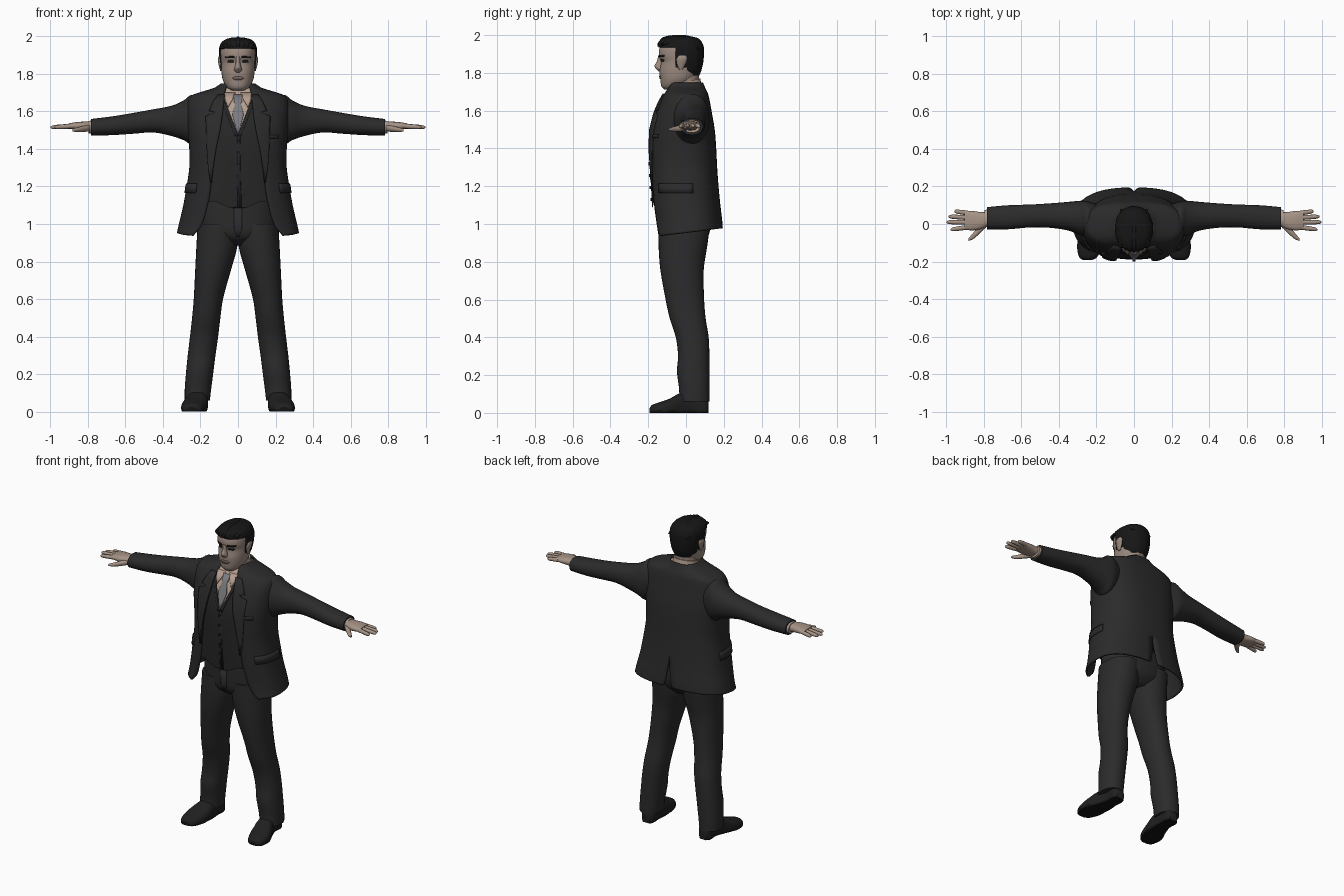
import bpy, bmesh, math
from mathutils import Vector

if "Cube" in bpy.data.objects:
    bpy.data.objects.remove(bpy.data.objects["Cube"])


def material(name, r, g, b):
    m = bpy.data.materials.new(name)
    m.use_nodes = True
    m.diffuse_color = (r, g, b, 1)
    m.node_tree.nodes["Principled BSDF"].inputs["Base Color"].default_value = (r, g, b, 1)
    return m


SUIT = material("charcoal cloth", .024, .024, .025)
VEST = material("dark vest cloth", .02, .02, .021)
HAIR = material("black hair", .008, .008, .008)
SHOE = material("black leather", .014, .014, .014)
SOLE = material("sole rubber", .006, .006, .006)
SKIN = material("face skin", .33, .255, .215)
HAND = material("hand skin", .38, .29, .235)
SHIRT = material("pale shirt", .46, .34, .27)
TIE = material("grey tie", .2, .2, .215)
LIP = material("lips", .2, .13, .11)


def at(rows, t):
    """Smooth interpolation of a row table at station t."""
    t = min(max(t, rows[0][0]), rows[-1][0])
    i = next(k for k in range(len(rows) - 1) if t <= rows[k + 1][0])
    a, b = rows[i], rows[i + 1]
    p, q = rows[max(i - 1, 0)], rows[min(i + 2, len(rows) - 1)]
    h = b[0] - a[0]
    s = (t - a[0]) / h
    out = []
    for k in range(1, len(a)):
        m0 = (b[k] - p[k]) / (b[0] - p[0]) * h
        m1 = (q[k] - a[k]) / (q[0] - a[0]) * h
        d = b[k] - a[k]
        out.append(a[k] + s * m0 + s * s * (3 * d - 2 * m0 - m1) + s ** 3 * (m0 + m1 - 2 * d))
    return out


def power(v, p):
    return math.copysign(abs(v) ** (2 / p), v)


def ring_point(r, a, p):
    """Point of a rounded-box outline; angle 0 is the front, half a turn the back."""
    u = (r[0] + r[1]) / 2 + (r[1] - r[0]) / 2 * power(math.sin(a), p)
    v = (r[2] + r[3]) / 2 - (r[3] - r[2]) / 2 * power(math.cos(a), p)
    return u, v


def stations(rows, sub):
    ts = [a[0] + (b[0] - a[0]) * k / sub for a, b in zip(rows, rows[1:]) for k in range(sub)]
    return ts + [rows[-1][0]]


def finish(name, bm, mats, mirror=False, thick=0, edit=None, angle=50):
    if edit:
        edit(bm)
    me = bpy.data.meshes.new(name)
    bm.to_mesh(me)
    bm.free()
    ob = bpy.data.objects.new(name, me)
    bpy.context.collection.objects.link(ob)
    for m in mats:
        me.materials.append(m)
    if mirror:
        ob.modifiers.new("mirror", 'MIRROR')
    if thick:
        mod = ob.modifiers.new("thickness", 'SOLIDIFY')
        mod.thickness, mod.offset = thick, -1
    bpy.ops.object.select_all(action='DESELECT')
    ob.select_set(True)
    bpy.context.view_layer.objects.active = ob
    bpy.ops.object.shade_smooth_by_angle(angle=math.radians(angle))
    return ob


def grid(bm, pts, wrap=False):
    vs = [[bm.verts.new(p) for p in line] for line in pts]
    n = len(vs[0])
    for a, b in zip(vs, vs[1:]):
        for i in range(n if wrap else n - 1):
            j = (i + 1) % n
            bm.faces.new((a[i], a[j], b[j], b[i]))
    return vs


ORDER = {'z': lambda t, u, v: (u, v, t), 'x': lambda t, u, v: (t, u, v), 'y': lambda t, u, v: (u, t, v)}


def loft(name, rows, mats, axis='z', n=32, p=2.3, sub=4, ripple=0, **kw):
    bm = bmesh.new()
    pts = []
    for t in stations(rows, sub):
        r = at(rows, t)
        line = []
        for i in range(n):
            a = math.tau * i / n
            u, v = ring_point(r, a, p)
            k = 1 + ripple * math.sin(a * 13 + t * 25)
            line.append(ORDER[axis](t, u * k, v * k))
        pts.append(line)
    vs = grid(bm, pts, True)
    bm.faces.new(vs[0])
    bm.faces.new(vs[-1])
    bmesh.ops.recalc_face_normals(bm, faces=bm.faces)
    return finish(name, bm, mats, **kw)


def front(rows, x, z, p, off):
    r = at(rows, z)
    k = min(abs(x / r[1]), 1)
    return (x, (r[2] + r[3]) / 2 - (r[3] - r[2]) / 2 * (1 - k ** p) ** (1 / p) - off, z)


def drape(name, rows, outline, mat, off=.007, p=2.5, mirror=True, thick=.008):
    """Thin plate laid on the front of a body; outline rows are (z, x from, x to)."""
    bm = bmesh.new()
    grid(bm, [[front(rows, a + (b - a) * i / 6, z, p, off) for i in range(7)] for z, a, b in outline])
    if bm.faces[:][0].normal.y > 0 or sum(f.calc_area() * (f.normal_update() or f.normal.y) for f in bm.faces) > 0:
        bmesh.ops.reverse_faces(bm, faces=bm.faces)
    return finish(name, bm, [mat], mirror, thick)


# Jacket: station, x range, y range, front edge, half width of the back vent
P = 2.5
JACKET = [(z, -w, w, f, b, e, g) for z, w, f, b, e, g in (
    (.955, .325, -.185, .195, .245, .03), (1.0, .315, -.18, .192, .20, .02), (1.1, .292, -.188, .182, .165, .008),
    (1.18, .278, -.193, .174, .15, 0), (1.3, .26, -.198, .165, .138, 0), (1.4, .26, -.2, .16, .122, 0),
    (1.5, .268, -.192, .152, .1, 0), (1.6, .272, -.162, .135, .085, 0), (1.65, .268, -.14, .126, .08, 0),
    (1.685, .248, -.12, .118, .075, 0), (1.705, .195, -.108, .11, .07, 0), (1.725, .13, -.098, .1, .066, 0),
    (1.75, .09, -.088, .09, .062, 0))]


def jacket_point(a, z, off=0):
    r = at(JACKET, z)
    u, v = ring_point((r[0] - off, r[1] + off, r[2] - off, r[3] + off), a, P)
    return Vector((u, v, z + max(0, 1.1 - z) * .8 * v))


bm = bmesh.new()
lines = []
for z in stations(JACKET, 4):
    r = at(JACKET, z)
    a0 = math.asin(min(1, r[4] / r[1]) ** (P / 2))
    a1 = math.pi - math.asin((max(r[5], 0) / r[1]) ** (P / 2))
    lines.append([jacket_point(a0 + (a1 - a0) * i / 28, z) for i in range(29)])
grid(bm, lines)
finish("jacket", bm, [SUIT], True, .012)

# Jacket pocket flaps, breast pocket and lapels
bm = bmesh.new()
grid(bm, [[jacket_point(.85 + .09 * i, z, .006) for i in range(11)] for z in (1.165, 1.19, 1.215)])
finish("pocket_flaps", bm, [SUIT], True, .008)
drape("breast_pocket", JACKET, [(1.455, .16, .215), (1.475, .16, .215)], SUIT, mirror=False)
drape("lapels", JACKET, [(z, at(JACKET, z)[4] - .004, at(JACKET, z)[4] + w) for z, w in (
    (1.22, .002), (1.3, .022), (1.4, .045), (1.5, .07), (1.575, .085), (1.595, .04), (1.6, .04), (1.605, .07),
    (1.65, .055), (1.69, .035))], SUIT, off=.009)

# Torso: vest with the shirt showing in the neck opening
TORSO = [(r[0], r[1] + .02, r[2] - .02, r[3] + .011, r[4] - .016) for r in JACKET[2:-1]]


def cut_neck(bm):
    for s in (1, -1):
        bmesh.ops.bisect_plane(bm, geom=bm.verts[:] + bm.edges[:] + bm.faces[:],
                               plane_co=(0, 0, 1.48), plane_no=(s * 2.6, 0, -1))
    for f in bm.faces:
        c = f.calc_center_median()
        f.material_index = int(c.y < .02 and c.z > 1.48 + 2.6 * abs(c.x))
    for v in bm.verts:
        if v.co.z < 1.101:
            v.co.z += .045 - .065 * max(0, 1 - abs(abs(v.co.x) - .03) / .15)


loft("vest_and_shirt", TORSO, [VEST, SHIRT], n=64, p=P, edit=cut_neck)
drape("vest_front_edge", TORSO, [(1.09, -.002, .02), (1.3, -.002, .012), (1.48, -.002, .012)], VEST, .003, mirror=False, thick=.004)
drape("vest_neck_trim", TORSO, [(1.47 + .02 * i, .0077 * i, .0077 * i + .016) for i in range(10)], VEST, .004, thick=.005)
for i in range(6):
    x, y, z = front(TORSO, 0, 1.13 + i * .063, P, .006)
    bpy.ops.mesh.primitive_cylinder_add(vertices=12, radius=.008, depth=.008, location=(x, y, z), rotation=(math.pi / 2, 0, 0))
    bpy.context.object.name = "vest_button"
    bpy.context.object.data.materials.append(SHOE)

# Neckwear
drape("tie", TORSO, [(1.485, -.004, .004), (1.53, -.016, .016), (1.585, -.03, .03), (1.645, -.015, .015),
                     (1.65, -.02, .02), (1.69, -.024, .024)], TIE, .008, mirror=False)
drape("shirt_collar_points", TORSO, [(1.625, .052, .054), (1.66, .032, .066), (1.7, .014, .075)], SHIRT, .008)


def tilt(bm):
    for v in bm.verts:
        v.co.z += .25 * v.co.y


loft("shirt_collar", [(1.69, -.084, .084, -.11, .085), (1.725, -.08, .08, -.1, .08), (1.752, -.076, .076, -.094, .076)],
     [SHIRT], p=2.1, edit=tilt)
loft("neck", [(1.66, -.072, .072, -.09, .072), (1.74, -.07, .07, -.085, .068), (1.82, -.068, .068, -.08, .07)], [SKIN], p=2)

# Head
HEAD = [(1.712, -.035, .035, -.115, -.04), (1.728, -.058, .058, -.13, .0), (1.765, -.08, .08, -.136, .045),
        (1.81, -.088, .088, -.14, .07), (1.86, -.091, .091, -.133, .08), (1.893, -.093, .093, -.144, .082),
        (1.935, -.092, .092, -.138, .08), (1.965, -.075, .075, -.115, .065), (1.985, -.03, .03, -.07, .02)]
loft("head", HEAD, [SKIN], n=48, p=2.2)
loft("nose", [(1.808, -.012, .012, -.146, -.11), (1.82, -.021, .021, -.157, -.11), (1.835, -.018, .018, -.167, -.11),
              (1.86, -.012, .012, -.155, -.11), (1.893, -.013, .013, -.146, -.11)], [SKIN], n=20, p=2)
drape("eyebrows", HEAD, [(1.884, .018, .066), (1.894, .022, .07)], HAIR, .004, 2.2)
drape("eyes", HEAD, [(1.86, .026, .054), (1.867, .022, .058), (1.873, .028, .052)], SHOE, .002, 2.2, thick=.004)
drape("mouth", HEAD, [(1.768, -.018, .018), (1.778, -.032, .032), (1.786, -.018, .018)], LIP, .004, 2.2, mirror=False)
loft("ears", [(1.815, .085, .094, -.035, -.02), (1.835, .083, .1, -.045, -.008), (1.875, .083, .108, -.05, .008),
              (1.893, .086, .104, -.04, .002)], [SKIN], n=16, p=2, mirror=True)


# Hair: shell trimmed to the hairline, with combed-back locks
def hairline(bm):
    for co, no in (((0, 0, 1.935), (0, 0, 1)), ((0, -.055, 0), (0, 1, 0)), ((0, 0, 1.845), (0, 0, 1)), ((0, .006, 0), (0, 1, 0))):
        bmesh.ops.bisect_plane(bm, geom=bm.verts[:] + bm.edges[:] + bm.faces[:], plane_co=co, plane_no=no)

    def bare(c):
        return not (c.z > 1.935 or (c.y > -.055 and c.z > 1.845) or c.y > .006)
    bmesh.ops.delete(bm, geom=[f for f in bm.faces if bare(f.calc_center_median())], context='FACES')


loft("hair", [(1.785, -.07, .07, -.1, .07), (1.82, -.088, .088, -.13, .084), (1.87, -.098, .098, -.14, .093),
              (1.93, -.101, .101, -.146, .094), (1.965, -.09, .09, -.142, .082), (1.985, -.066, .066, -.115, .06),
              (1.995, -.03, .03, -.07, .02)], [HAIR], n=52, p=2.2, ripple=.012, thick=.016, edit=hairline)
for i in range(7):
    x = (i - 3) * .022
    h = .012 * abs(i - 3) ** 1.3 / 2
    loft("hair_lock", [(-.152 + h, x - .006, x + .006, 1.938, 1.955), (-.125, x - .015, x + .015, 1.945, 1.987 - h),
                       (-.06, x - .016, x + .016, 1.95, 2.0 - h), (.03, x - .014, x + .014, 1.95, 1.992 - 2 * h),
                       (.08, x - .008, x + .008, 1.92, 1.945 - h)], [HAIR], 'y', n=12, p=2)

# Arms and hands
loft("sleeves", [(.2, -.05, .105, 1.46, 1.67), (.25, -.065, .122, 1.425, 1.688), (.285, -.06, .124, 1.445, 1.662),
                 (.35, -.035, .118, 1.468, 1.632), (.45, -.02, .11, 1.488, 1.612), (.55, -.018, .104, 1.482, 1.594),
                 (.67, -.028, .1, 1.474, 1.574), (.785, -.028, .09, 1.472, 1.56)], [SUIT], 'x', p=2.2, mirror=True)
loft("shirt_cuffs", [(.77, -.016, .078, 1.482, 1.552), (.798, -.014, .075, 1.484, 1.55)], [SHIRT], 'x', mirror=True)
loft("palms", [(.77, -.005, .062, 1.495, 1.545), (.82, -.028, .064, 1.497, 1.546), (.865, -.034, .07, 1.503, 1.543),
               (.905, -.03, .07, 1.508, 1.536)], [HAND], 'x', n=20, p=2.6, mirror=True)
for y0, y1, tip in ((.058, .068, .958), (.034, .04, .99), (.009, .01, 1.0), (-.017, -.03, .978)):
    rows = []
    for k, r in ((0, .013), (.35, .0125), (.7, .0115), (.92, .009), (1, .003)):
        x, y, z = .885 + (tip - .885) * k, y0 + (y1 - y0) * k, 1.522 - .006 * k
        rows.append((x, y - r, y + r, z - r, z + r))
    loft("fingers", rows, [HAND], 'x', n=12, p=2, sub=2, mirror=True)
loft("thumbs", [(.79, -.02, .02, 1.495, 1.53), (.83, -.058, -.012, 1.49, 1.522), (.86, -.082, -.05, 1.49, 1.514),
                (.882, -.09, -.075, 1.494, 1.508)], [HAND], 'x', n=14, p=2, mirror=True)

# Trousers
loft("trouser_hips", [(.885, -.07, .07, -.08, .07), (.93, -.17, .17, -.135, .115), (1.0, -.208, .208, -.148, .13),
                      (1.2, -.19, .19, -.15, .12)], [SUIT])
loft("trouser_legs", [(.06, .15, .284, -.038, .124), (.12, .143, .284, -.036, .124), (.22, .13, .276, -.048, .125),
                      (.3, .12, .268, -.042, .124), (.4, .106, .256, -.054, .12), (.5, .094, .245, -.086, .104),
                      (.6, .08, .236, -.108, .096), (.76, .036, .228, -.136, .094), (.88, .004, .222, -.145, .112),
                      (1.0, .0, .215, -.145, .128)], [SUIT], p=2.15, mirror=True)
drape("trouser_fly", [(.885, -.17, .17, -.13, .1), (1.0, -.208, .208, -.148, .13), (1.2, -.19, .19, -.15, .12)],
      [(.93, -.006, .006), (.97, -.02, .02), (1.1, -.022, .022)], SUIT, .006, 2.3, mirror=False)


# Shoes with flat soles
def flatten(bm):
    for v in bm.verts:
        v.co.z = max(v.co.z, 0)
    for f in bm.faces:
        f.material_index = int(f.calc_center_median().z < .012)


loft("shoes", [(-.193, .225, .27, -.01, .025), (-.18, .2, .29, -.02, .042), (-.14, .178, .302, -.025, .056),
               (-.09, .165, .3, -.025, .074), (-.03, .16, .275, -.025, .105), (.04, .165, .25, -.025, .115),
               (.1, .165, .25, -.025, .1), (.12, .18, .235, -.015, .075)], [SHOE, SOLE], 'y', p=2.5, mirror=True, edit=flatten)
